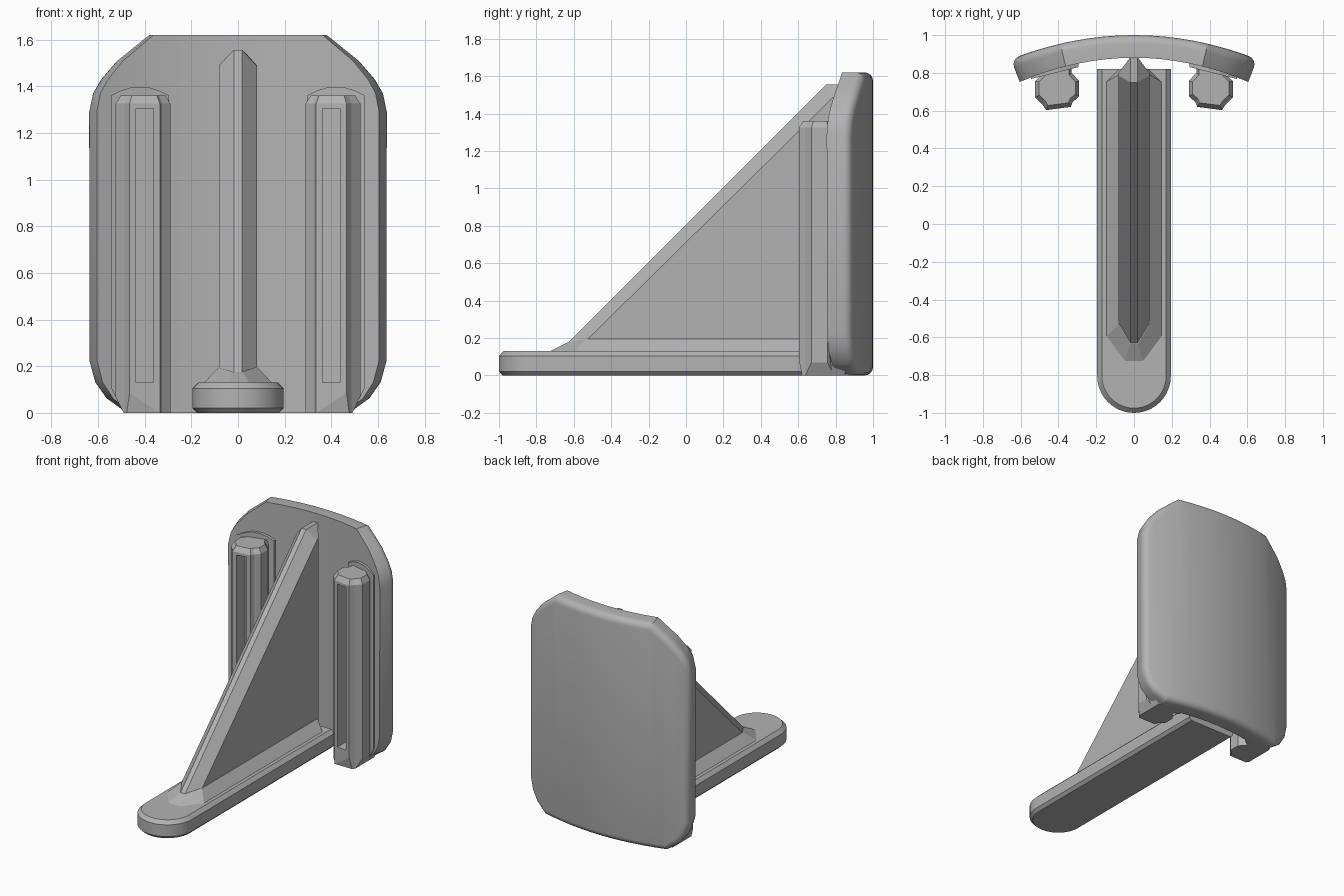
import bpy, bmesh, math
from mathutils import Vector

cube = bpy.data.objects.get("Cube")
if cube:
    bpy.data.objects.remove(cube)

GREY = (0.45, 0.45, 0.45, 1)
grey = bpy.data.materials.new("plain_grey")
grey.use_nodes = True
grey.diffuse_color = GREY
grey.node_tree.nodes["Principled BSDF"].inputs["Base Color"].default_value = GREY


def loft(rings):
    """Closed solid through rings with equal point counts."""
    bm = bmesh.new()
    loops = [[bm.verts.new(p) for p in ring] for ring in rings]
    for a, b in zip(loops, loops[1:]):
        for i in range(len(a)):
            j = (i + 1) % len(a)
            bm.faces.new((a[i], a[j], b[j], b[i]))
    bm.faces.new(loops[0])
    bm.faces.new(loops[-1])
    bmesh.ops.recalc_face_normals(bm, faces=bm.faces)
    return bm


def cut(bm, point, normal, clear=True):
    """Slice along a plane; optionally drop and cap the side the normal faces."""
    res = bmesh.ops.bisect_plane(bm, geom=bm.verts[:] + bm.edges[:] + bm.faces[:],
                                 plane_co=point, plane_no=normal, clear_outer=clear)
    if clear:
        edges = [e for e in res["geom_cut"] if isinstance(e, bmesh.types.BMEdge)]
        bmesh.ops.holes_fill(bm, edges=edges, sides=0)


def finish(bm, name, mirror=False, smooth=None):
    bmesh.ops.recalc_face_normals(bm, faces=bm.faces)
    me = bpy.data.meshes.new(name)
    bm.to_mesh(me)
    bm.free()
    me.materials.append(grey)
    ob = bpy.data.objects.new(name, me)
    bpy.context.scene.collection.objects.link(ob)
    if mirror:
        ob.modifiers.new("mirror", "MIRROR")
    if smooth:
        bpy.ops.object.select_all(action="DESELECT")
        ob.select_set(True)
        bpy.context.view_layer.objects.active = ob
        bpy.ops.object.shade_smooth_by_angle(angle=math.radians(smooth))
    return ob


def both_sides(half):
    """Complete an outline from its +x half."""
    return half + [(-x, v) for x, v in reversed(half)]


# Curved back plate: flat outline, rounded rear rim, then bent in x
BEND, FRONT, BACK = 0.3, 0.88, 1.0
outline = both_sides([(0.49, 0), (0.575, 0.06), (0.625, 0.13), (0.65, 0.22),
                      (0.652, 1.29), (0.635, 1.37), (0.60, 1.43), (0.53, 1.51),
                      (0.39, 1.62)])
bm = loft([[(x, y, z) for x, z in outline] for y in (FRONT, BACK)])
rim = [e for e in bm.edges if all(v.co.y > BACK - 0.01 for v in e.verts)]
bmesh.ops.bevel(bm, geom=rim, offset=0.045, segments=4, profile=0.5, affect="EDGES")
for i in range(-7, 8):
    cut(bm, (i * 0.08, 0, 0), (1, 0, 0), clear=False)
for v in bm.verts:
    depth = BACK - v.co.y
    x = v.co.x
    v.co.x -= depth * 2 * BEND * x
    v.co.y -= BEND * x * x
finish(bm, "back_plate", smooth=32)

# Foot: long bar with a round front end and chamfered rims
def foot_ring(z, inset):
    r = 0.195 - inset
    arc = [math.pi + math.pi * i / 24 for i in range(25)]
    ring = [(r * math.cos(a), -0.805 + r * math.sin(a), z) for a in arc]
    return ring + [(r, 0.82, z), (-r, 0.82, z)]


finish(loft([foot_ring(0, 0.02), foot_ring(0.02, 0), foot_ring(0.105, 0),
             foot_ring(0.13, 0.025)]), "foot", smooth=25)

# Gusset: triangular web with chamfered borders
ridge = [(-0.675, 0.13), (0.885, 0.13), (0.885, 1.555), (0.75, 1.555)]
cheek = [(-0.59, 0.13), (0.80, 0.13), (0.80, 1.49), (0.785, 1.485)]
layers = [(-0.082, cheek), (-0.018, ridge), (0.018, ridge), (0.082, cheek)]
finish(loft([[(x, y, z) for y, z in tri] for x, tri in layers]), "gusset")

# Flared fillet where the gusset meets the foot
low = both_sides([(0.05, -0.735), (0.15, -0.60), (0.15, 0.75), (0.08, 0.82)])
high = both_sides([(0.02, -0.635), (0.083, -0.53), (0.083, 0.79), (0.04, 0.82)])
finish(loft([[(x, y, 0.125) for x, y in low],
             [(x, y, 0.175 if y < -0.6 else 0.195) for x, y in high]]), "gusset_fillet")

# Clip rails: a stem with a bulged head, slotted along its front
section = [(0.33, 0.87), (0.33, 0.80), (0.29, 0.757), (0.29, 0.677), (0.325, 0.645),
           (0.335, 0.62), (0.465, 0.603), (0.487, 0.635), (0.524, 0.67),
           (0.524, 0.757), (0.48, 0.80), (0.48, 0.87)]
centre = Vector((0.405, 0.74))


def rail_ring(z, scale):
    pts = [centre + (Vector(p) - centre) * scale for p in section]
    return [(p.x, max(p.y, q[1]) if q[1] > 0.8 else p.y, z) for p, q in zip(pts, section)]


bm = loft([rail_ring(0, 1), rail_ring(1.325, 1), rail_ring(1.36, 0.82)])
bm.faces.ensure_lookup_table()
front = min((f for f in bm.faces if f.calc_area() > 0.1),
            key=lambda f: f.calc_center_median().y)
bmesh.ops.inset_individual(bm, faces=[front], thickness=0.039)
for v in front.verts:
    v.co.z = 0.13 if v.co.z < 0.6 else 1.305
slot = bmesh.ops.extrude_discrete_faces(bm, faces=[front])["faces"]
bmesh.ops.translate(bm, verts=slot[0].verts[:], vec=(0, 0.1, 0))
cut(bm, (0.545, 0, 0.11), (0.11, 0, -0.055))
cut(bm, (0.4, 0.60, 0.1), (0, -0.1, -0.02))
finish(bm, "clip_rail", mirror=True)

# Collars between the rails and the plate, with arched tops
collar = [(0.295, 0), (0.49, 0), (0.545, 0.11), (0.545, 1.36), (0.50, 1.382),
          (0.45, 1.397), (0.39, 1.397), (0.34, 1.382), (0.295, 1.36)]
finish(loft([[(x, y - 0.25 * (x - 0.295), z) for x, z in collar]
             for y in (0.83, 0.90)]), "clip_collar", mirror=True)
